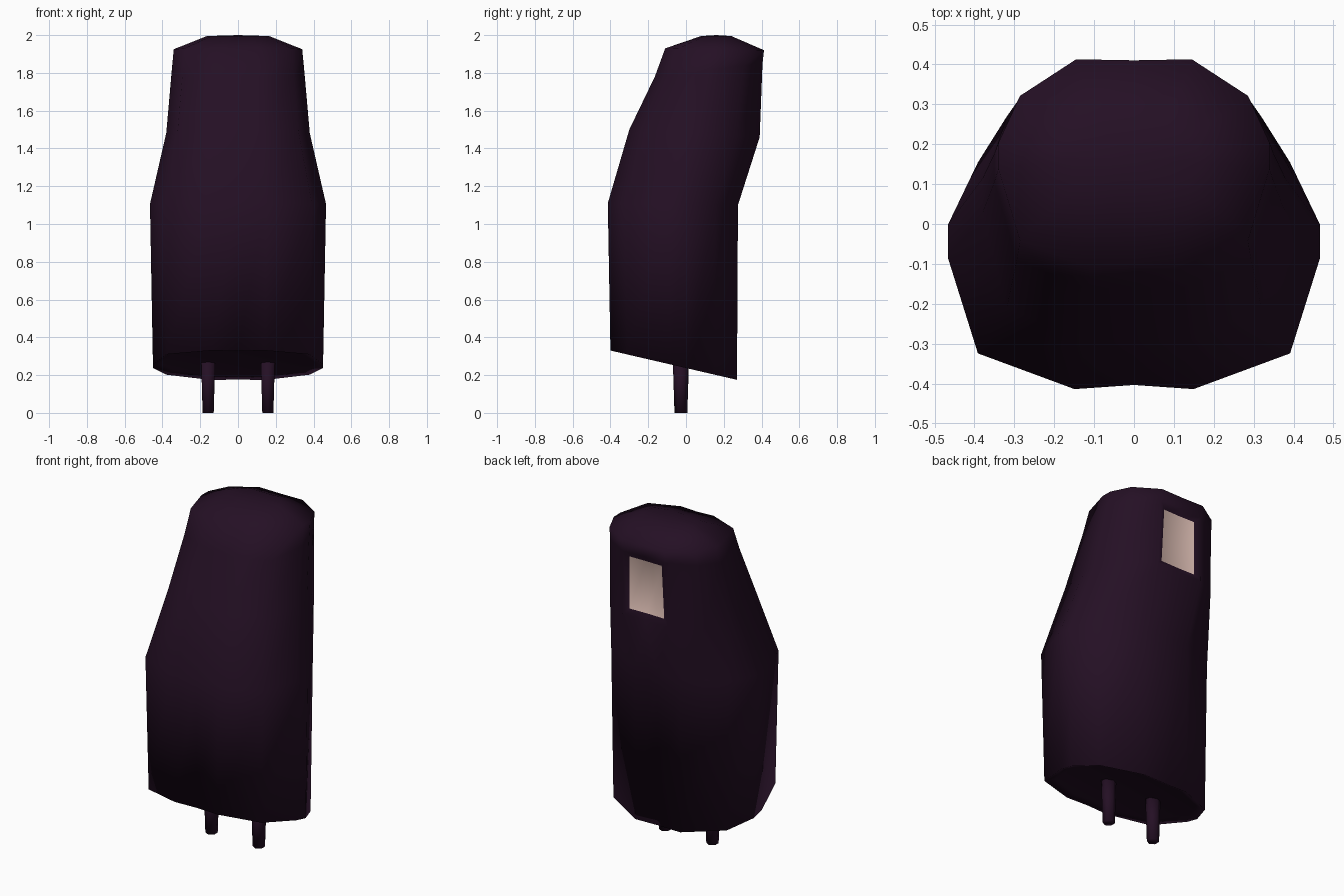
import bpy, bmesh, math

if "Cube" in bpy.data.objects:
    bpy.data.objects.remove(bpy.data.objects["Cube"])


def material(name, rgb):
    m = bpy.data.materials.new(name)
    m.diffuse_color = (*rgb, 1)
    m.use_nodes = True
    m.node_tree.nodes["Principled BSDF"].inputs["Base Color"].default_value = m.diffuse_color
    return m


CLOTH = material("dark_purple_cloth", (0.018, 0.005, 0.018))
SKIN = material("pale_skin", (0.76, 0.54, 0.48))


def finish(name, bm, mats):
    bmesh.ops.recalc_face_normals(bm, faces=bm.faces)
    for f in bm.faces:
        f.smooth = True
    me = bpy.data.meshes.new(name)
    bm.to_mesh(me)
    bm.free()
    for m in mats:
        me.materials.append(m)
    ob = bpy.data.objects.new(name, me)
    bpy.context.collection.objects.link(ob)
    return ob


# Half cross-section: x as a share of half width, y as a share of depth
HALF = [(0.32, 0.0), (0.84, 0.13), (1.0, 0.475), (1.0, 0.6), (0.84, 0.825)]


def ring(bm, hw, yf, zf, yb, zb, back):
    """Tilted cross-section from front (yf, zf) to back (yb, zb)."""
    right = [(x * hw, t) for x, t in HALF] + [(back, 1.0)]
    pts = [(0, 0.015)] + right + [(0, 0.995)] + [(-x, t) for x, t in reversed(right)]
    return [bm.verts.new((x, yf + (yb - yf) * t, zf + (zb - zf) * t)) for x, t in pts]


# Robe and hood: half width, front y, front z, back y, back z, back panel half width
SECTIONS = [
    (0.40, -0.35, 0.335, 0.23, 0.20, 0.13),   # underside, slightly recessed
    (0.45, -0.40, 0.33, 0.27, 0.175, 0.15),   # hem
    (0.466, -0.414, 1.11, 0.275, 1.10, 0.15),
    (0.38, -0.30, 1.50, 0.39, 1.46, 0.15),
    (0.35, -0.165, 1.78, 0.405, 1.85, 0.14),
    (0.34, -0.11, 1.93, 0.413, 1.92, 0.145),
    (0.165, 0.08, 1.995, 0.24, 1.995, 0.08),  # crown
]
bm = bmesh.new()
rings = [ring(bm, *s) for s in SECTIONS]
n = len(rings[0])
panel = []
for k, (a, b) in enumerate(zip(rings, rings[1:])):
    for i in range(n):
        j = (i + 1) % n
        f = bm.faces.new((a[i], a[j], b[j], b[i]))
        if k == 3 and i in (n // 2 - 1, n // 2):
            panel.append(f)
bm.faces.new(rings[0])
pole = bm.verts.new((0, 0.16, 2.0))
for i in range(n):
    bm.faces.new((rings[-1][i], rings[-1][(i + 1) % n], pole))
bmesh.ops.recalc_face_normals(bm, faces=bm.faces)

# Face opening: inset the back panel of the hood
bmesh.ops.inset_region(bm, faces=panel, thickness=0.034, depth=-0.018, use_even_offset=True)
for f in panel:
    f.material_index = 1
finish("hooded_robe", bm, [CLOTH, SKIN])

# Legs: tapered six-sided pegs
for side, label in ((-1, "left"), (1, "right")):
    bm = bmesh.new()
    bmesh.ops.create_cone(bm, cap_ends=True, segments=6, radius1=0.034, radius2=0.043, depth=0.28)
    bmesh.ops.translate(bm, verts=bm.verts, vec=(side * 0.158, -0.027, 0.14))
    finish(label + "_leg", bm, [CLOTH])
